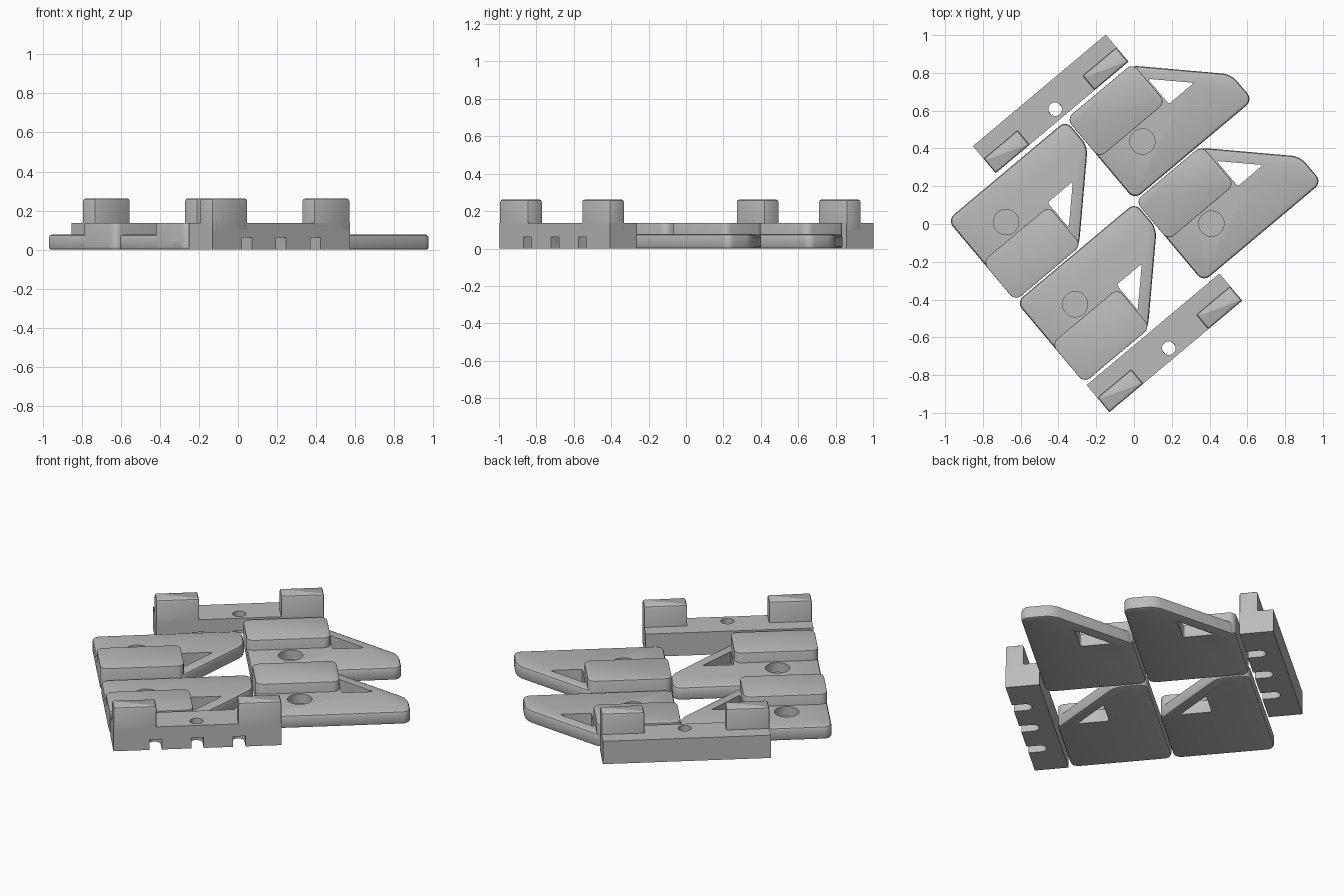
import bpy, bmesh, math
from mathutils import Matrix

if "Cube" in bpy.data.objects:
    bpy.data.objects.remove(bpy.data.objects["Cube"])

ROT = Matrix.Rotation(math.radians(40), 4, 'Z')

grey = bpy.data.materials.new("matte grey")
grey.diffuse_color = (0.5, 0.5, 0.5, 1)
grey.use_nodes = True
grey.node_tree.nodes["Principled BSDF"].inputs["Base Color"].default_value = grey.diffuse_color


def prism(name, pts, z0, z1, corner=0.0, top=0.0, bottom=0.0, segs=5):
    """Extruded outline with rounded upright corners and softened rims."""
    bm = bmesh.new()
    lower = [bm.verts.new((x, y, z0)) for x, y in pts]
    upper = [bm.verts.new((x, y, z1)) for x, y in pts]
    n = len(pts)
    bm.faces.new(lower)
    bm.faces.new(upper)
    for i in range(n):
        j = (i + 1) % n
        bm.faces.new((lower[i], lower[j], upper[j], upper[i]))
    bmesh.ops.recalc_face_normals(bm, faces=bm.faces)
    if corner:
        upright = [e for e in bm.edges
                   if abs(e.verts[0].co.z - e.verts[1].co.z) > 1e-5]
        bmesh.ops.bevel(bm, geom=upright, offset=corner, segments=segs,
                        profile=0.5, affect='EDGES')
    for z, w in ((z1, top), (z0, bottom)):
        if w:
            rim = [e for e in bm.edges
                   if all(abs(v.co.z - z) < 1e-5 for v in e.verts)]
            bmesh.ops.bevel(bm, geom=rim, offset=w, segments=2,
                            profile=0.5, affect='EDGES')
    bmesh.ops.recalc_face_normals(bm, faces=bm.faces)
    mesh = bpy.data.meshes.new(name)
    bm.to_mesh(mesh)
    bm.free()
    mesh.materials.append(grey)
    ob = bpy.data.objects.new(name, mesh)
    bpy.context.collection.objects.link(ob)
    return ob


def rect(u0, u1, v0, v1):
    return [(u0, v0), (u1, v0), (u1, v1), (u0, v1)]


def disc(u, v, r, n=32):
    return [(u + r * math.cos(2 * math.pi * i / n),
             v + r * math.sin(2 * math.pi * i / n)) for i in range(n)]


def cut(ob, cutter):
    """Subtract the cutter and discard it."""
    mod = ob.modifiers.new("cut", 'BOOLEAN')
    mod.operation = 'DIFFERENCE'
    mod.solver = 'EXACT'
    mod.object = cutter
    bpy.context.view_layer.objects.active = ob
    bpy.ops.object.modifier_apply(modifier=mod.name)
    bpy.data.objects.remove(cutter, do_unlink=True)


def finish(ob, u, v):
    """Place a part in the turned layout and shade it."""
    ob.matrix_world = ROT @ Matrix.Translation((u, v, 0))
    bpy.ops.object.select_all(action='DESELECT')
    ob.select_set(True)
    bpy.context.view_layer.objects.active = ob
    bpy.ops.object.shade_smooth_by_angle(angle=math.radians(30))


def wedge_plate(tag, u, v, flip):
    """Plate with a 45 degree cut end, raised pad, socket and window."""
    depth = 0.558

    def f(pts):
        return [(x, depth - y if flip else y) for x, y in pts]

    plate = prism("plate_" + tag,
                  f([(0, 0), (0.82, 0), (0.82, 0.178), (0.44, depth), (0, depth)]),
                  0, 0.077, corner=0.045, top=0.016, bottom=0.012)
    cut(plate, prism("socket_cutter", f(disc(0.231, 0.208, 0.067)), 0.02, 0.2))
    cut(plate, prism("window_cutter",
                     f([(0.465, 0.27), (0.64, 0.27), (0.465, 0.445)]),
                     -0.1, 0.2, corner=0.012, segs=3))
    pad = prism("pad_" + tag, f(rect(0, 0.458, 0.288, depth)),
                0.014, 0.137, corner=0.04, top=0.004)
    finish(plate, u, v)
    finish(pad, u, v)


def clamp_bar(tag, u, v):
    """Bar with two end posts, a bolt hole and three slots underneath."""
    half, width = 0.459, 0.187
    bar = prism("bar_" + tag, rect(-half, half, 0, width), 0, 0.137)
    for s in (-0.229, 0, 0.229):
        arc = [(s + 0.034 * math.cos(a), 0.071 + 0.034 * math.sin(a))
               for a in [math.pi * i / 12 for i in range(13)]]
        cut(bar, prism("slot_cutter", [(s - 0.034, -0.1), (s + 0.034, -0.1)] + arc,
                       -0.1, 0.062))
    cut(bar, prism("bolt_cutter", disc(0, 0.057, 0.036), 0.03, 0.3))
    finish(bar, u, v)
    for side, a, b in (("left", -half, -0.224), ("right", 0.224, half)):
        post = prism("post_%s_%s" % (tag, side), rect(a, b, 0, 0.1),
                     0.1, 0.262, corner=0.006, top=0.014, segs=2)
        finish(post, u, v)


# Four plates: one mirrored pair on each side
wedge_plate("right_front", 0.084, -0.470, False)
wedge_plate("right_back", 0.084, 0.098, False)
wedge_plate("left_front", -0.743, -0.475, True)
wedge_plate("left_back", -0.743, 0.093, True)

# Two clamp bars along the outer sides
clamp_bar("front", -0.281, -0.679)
clamp_bar("back", 0.071, 0.677)
